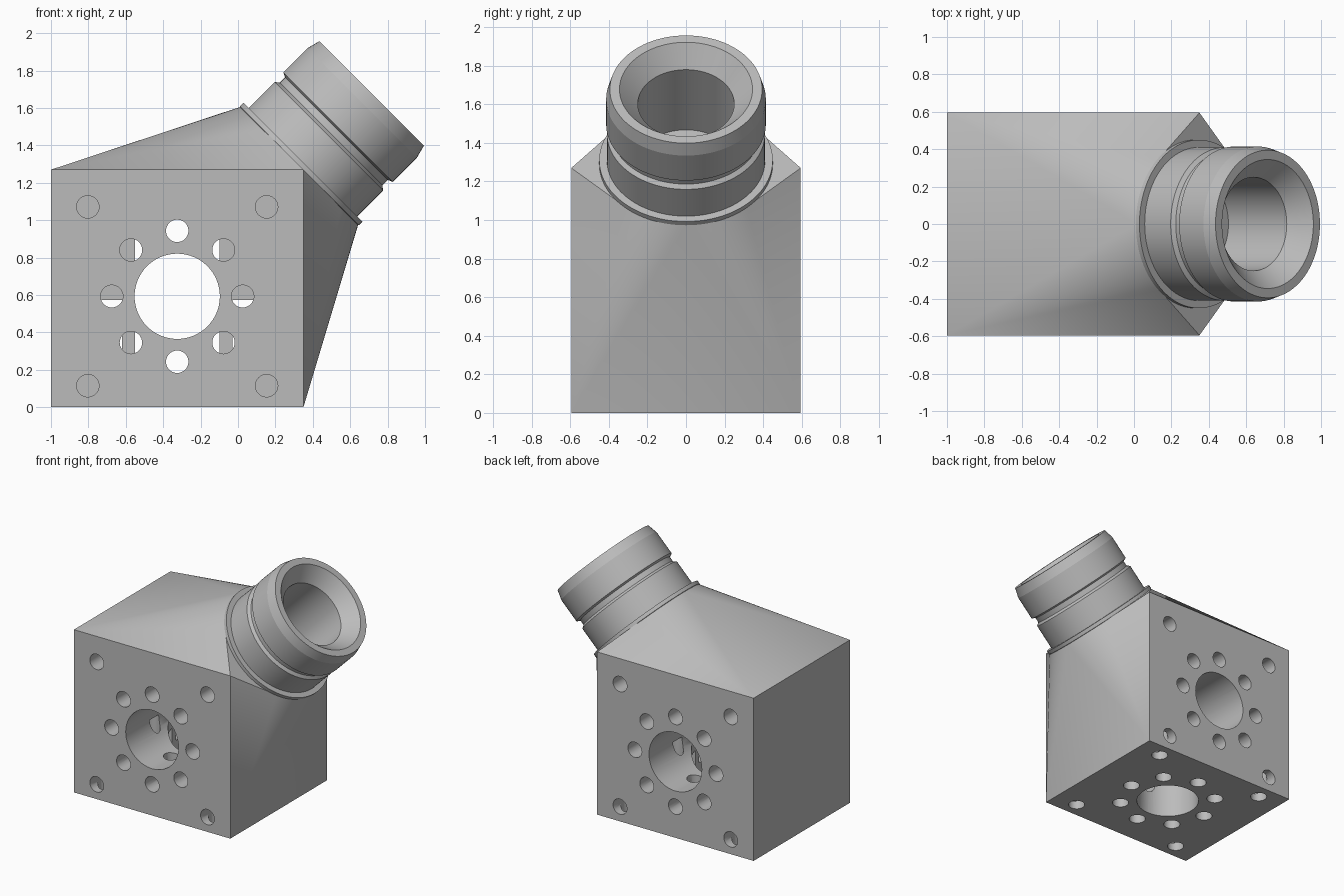
import bpy, bmesh, math
from mathutils import Matrix, Vector

if "Cube" in bpy.data.objects:
    bpy.data.objects.remove(bpy.data.objects["Cube"])

grey = bpy.data.materials.new("plain grey")
grey.use_nodes = True
grey.diffuse_color = (0.5, 0.5, 0.5, 1)
grey.node_tree.nodes["Principled BSDF"].inputs["Base Color"].default_value = (0.5, 0.5, 0.5, 1)

# Block extents, bore centre and the frame of the angled axis
X0, X1, Y, TOP = -1.0, 0.35, 0.595, 1.27
CX, CZ = -0.325, 0.593
TILT = Matrix.Translation((-0.4815, 0, 0.4815)) @ Matrix.Rotation(math.radians(45), 4, 'Y')
SEAT = 1.145
SEGS = 96


def finish(bm, name):
    bmesh.ops.recalc_face_normals(bm, faces=bm.faces[:])
    mesh = bpy.data.meshes.new(name)
    bm.to_mesh(mesh)
    bm.free()
    mesh.materials.append(grey)
    obj = bpy.data.objects.new(name, mesh)
    bpy.context.collection.objects.link(obj)
    return obj


def activate(obj):
    bpy.ops.object.select_all(action='DESELECT')
    obj.select_set(True)
    bpy.context.view_layer.objects.active = obj


def smooth(obj):
    activate(obj)
    bpy.ops.object.shade_smooth_by_angle(angle=math.radians(28))


def drill(bm, place, u, v, radius, depth, segs=32):
    """Add a cylinder reaching from just outside a face to the given depth."""
    out = 0.05
    shift = Matrix.Translation((u, v, (depth - out) / 2))
    bmesh.ops.create_cone(bm, cap_ends=True, segments=segs, radius1=radius,
                          radius2=radius, depth=depth + out, matrix=place @ shift)


def hole_pattern(bm, place, corners):
    """Ring of eight bolt holes and four corner holes on one face."""
    for i in range(8):
        a = i * math.pi / 4
        drill(bm, place, 0.35 * math.cos(a), 0.35 * math.sin(a), 0.06, 0.572)
    for u in (-0.478, 0.478):
        for v in corners:
            drill(bm, place, u, v, 0.06, 0.25)


# Block body: hull of the box and the round seat of the nozzle
bm = bmesh.new()
for x in (X0, X1):
    for y in (-Y, Y):
        for z in (0, TOP):
            bm.verts.new((x, y, z))
for i in range(SEGS):
    a = 2 * math.pi * i / SEGS
    bm.verts.new(TILT @ Vector((0.445 * math.cos(a), 0.445 * math.sin(a), SEAT)))
bmesh.ops.convex_hull(bm, input=bm.verts[:])
bmesh.ops.dissolve_limit(bm, angle_limit=math.radians(0.1), verts=bm.verts[:], edges=bm.edges[:])
body = finish(bm, "block_body")

# Holes of the front and back faces, with the through bore
bm = bmesh.new()
for side in (-1, 1):
    place = Matrix.Translation((CX, side * Y, CZ)) @ Matrix.Rotation(side * math.pi / 2, 4, 'X')
    hole_pattern(bm, place, [-side * d for d in (-0.478, 0.478)])
place = Matrix.Translation((CX, -Y, CZ)) @ Matrix.Rotation(-math.pi / 2, 4, 'X')
drill(bm, place, 0, 0, 0.228, 2 * Y + 0.05, 64)
side_holes = finish(bm, "side_hole_cutter")

# Holes of the bottom face, with the upright bore
bm = bmesh.new()
place = Matrix.Translation((CX, 0, 0))
hole_pattern(bm, place, (-0.478, 0.478))
drill(bm, place, 0, 0, 0.228, 1.15, 64)
bottom_holes = finish(bm, "bottom_hole_cutter")

for cutter in (side_holes, bottom_holes):
    cutter.hide_render = True
    mod = body.modifiers.new(cutter.name, 'BOOLEAN')
    mod.operation = 'DIFFERENCE'
    mod.solver = 'EXACT'
    mod.object = cutter
    activate(body)
    bpy.ops.object.modifier_apply(modifier=mod.name)
for cutter in (side_holes, bottom_holes):
    bpy.data.objects.remove(cutter)
smooth(body)

# Nozzle: flange, neck, groove, chamfered collar and flared socket
profile = [(0.25, SEAT - 0.01), (0.44, SEAT - 0.01), (0.45, SEAT), (0.45, 1.172), (0.41, 1.172),
           (0.41, 1.368), (0.388, 1.385), (0.388, 1.425), (0.414, 1.437),
           (0.414, 1.62), (0.395, 1.692), (0.345, 1.692), (0.25, 1.586)]
bm = bmesh.new()
rings = []
for r, s in profile:
    angles = [2 * math.pi * i / SEGS for i in range(SEGS)]
    rings.append([bm.verts.new(TILT @ Vector((r * math.cos(a), r * math.sin(a), s)))
                  for a in angles])
for k, ring in enumerate(rings):
    nxt = rings[(k + 1) % len(rings)]
    for i in range(SEGS):
        j = (i + 1) % SEGS
        bm.faces.new((ring[i], ring[j], nxt[j], nxt[i]))
nozzle = finish(bm, "angled_nozzle")
smooth(nozzle)
# Keep the collar chamfer crisp
activate(nozzle)
bpy.ops.object.shade_smooth_by_angle(angle=math.radians(12))
